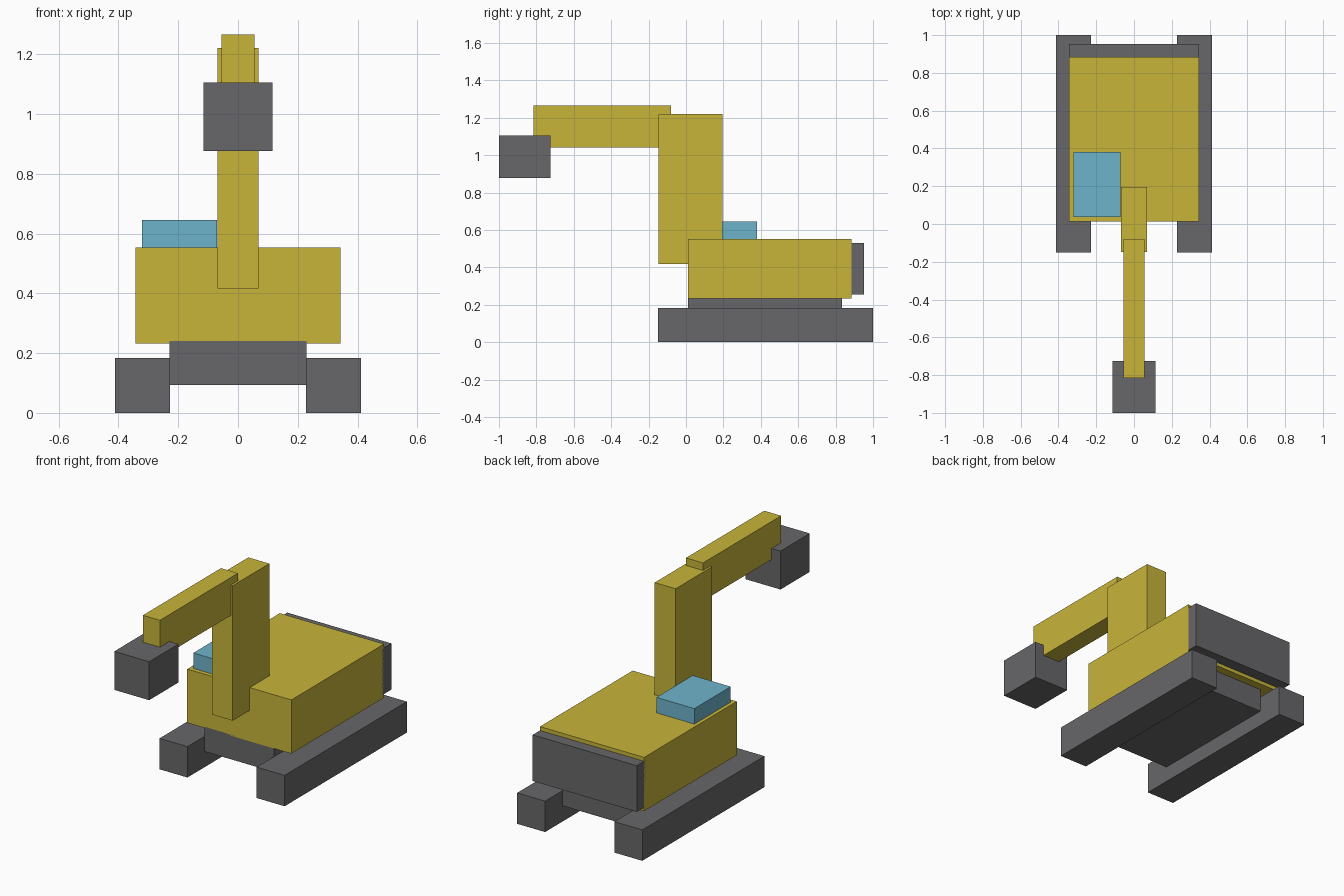
import bpy
from mathutils import Vector

default = bpy.data.objects.get("Cube")
if default:
    bpy.data.objects.remove(default, do_unlink=True)


def make_material(name, rgb):
    mat = bpy.data.materials.new(name)
    mat.use_nodes = True
    colour = (*rgb, 1.0)
    mat.diffuse_color = colour
    shader = next(n for n in mat.node_tree.nodes if n.type == 'BSDF_PRINCIPLED')
    shader.inputs["Base Color"].default_value = colour
    return mat


yellow = make_material("machine yellow", (0.58, 0.46, 0.042))
grey = make_material("dark grey", (0.136, 0.136, 0.142))
blue = make_material("cab blue", (0.156, 0.456, 0.597))


def box(name, low, high, mat):
    """Axis-aligned box between two opposite corners."""
    low, high = Vector(low), Vector(high)
    bpy.ops.mesh.primitive_cube_add(size=1, location=(low + high) / 2)
    obj = bpy.context.object
    obj.name = name
    obj.scale = high - low
    bpy.ops.object.transform_apply(location=False, rotation=False, scale=True)
    obj.data.materials.append(mat)
    return obj


def centred_box(name, half_width, y_range, z_range, mat):
    """Box symmetric about x = 0."""
    return box(name, (-half_width, y_range[0], z_range[0]),
               (half_width, y_range[1], z_range[1]), mat)


# Undercarriage: two tracks joined by a frame
for side, x in (("left", 0.32), ("right", -0.32)):
    box(side + "_track", (x - 0.092, -0.15, 0), (x + 0.092, 1, 0.184), grey)
centred_box("track_frame", 0.229, (0.012, 0.835), (0.093, 0.24), grey)

# Upper body with counterweight and cab
centred_box("body", 0.343, (0.012, 0.884), (0.233, 0.553), yellow)
centred_box("counterweight", 0.343, (0.86, 0.953), (0.255, 0.53), grey)
box("cab", (-0.321, 0.038, 0.42), (-0.071, 0.38, 0.645), blue)

# Digging arm
centred_box("boom", 0.069, (-0.148, 0.196), (0.417, 1.221), yellow)
centred_box("stick", 0.056, (-0.815, -0.08), (1.04, 1.266), yellow)
centred_box("bucket", 0.115, (-1, -0.725), (0.877, 1.106), grey)
